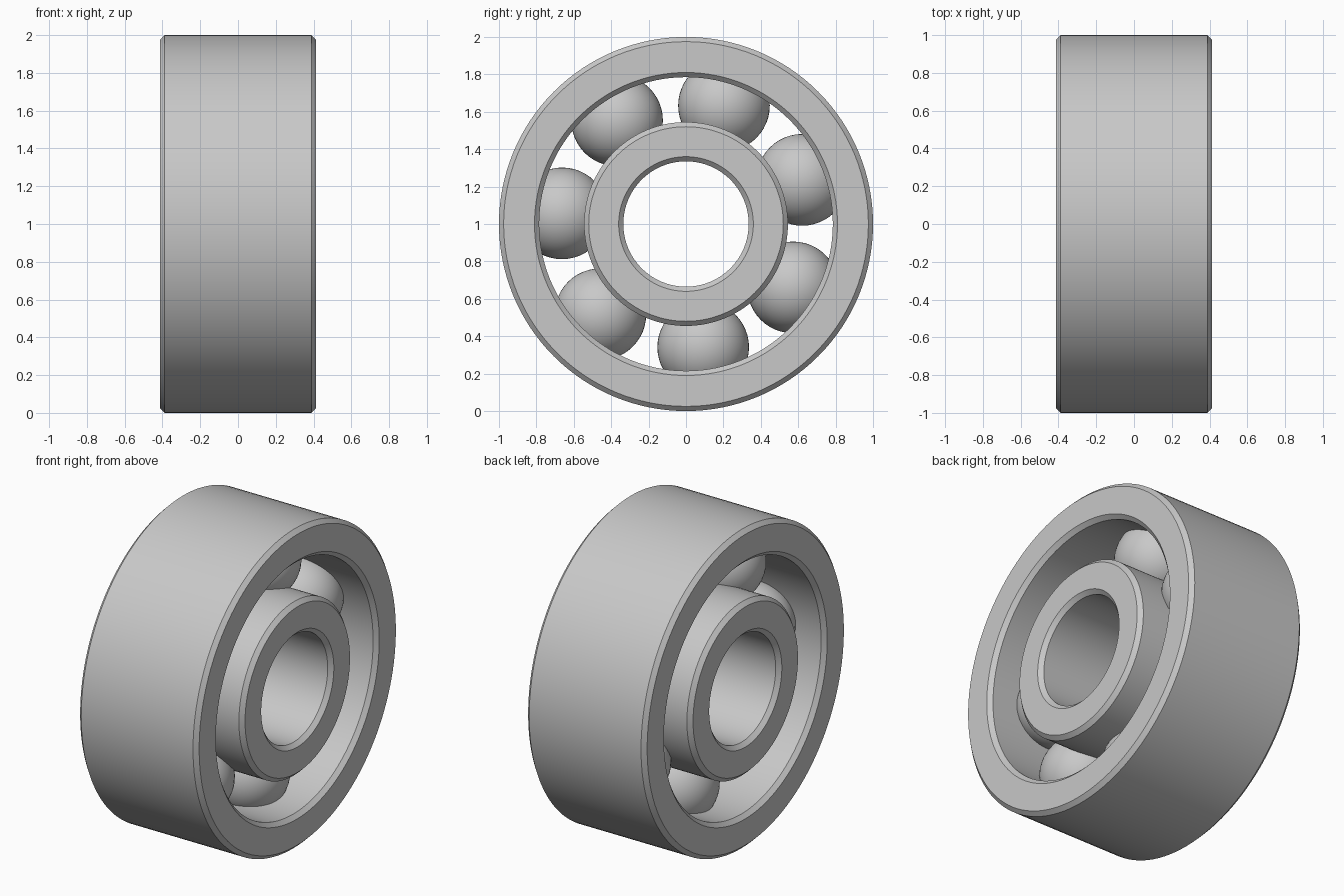
import bpy, bmesh, math
from mathutils import Vector

cube = bpy.data.objects.get("Cube")
if cube:
    bpy.data.objects.remove(cube, do_unlink=True)

HALF_WIDTH = 0.413
CHAMFER = 0.025
CENTRE = Vector((0, 0, 1))
BALLS = 7

steel = bpy.data.materials.new("grey_steel")
steel.use_nodes = True
colour = (0.58, 0.58, 0.58, 1)
steel.diffuse_color = colour
steel.node_tree.nodes["Principled BSDF"].inputs["Base Color"].default_value = colour


def add_object(name, bm, location):
    """Turn a bmesh into a smooth steel object with sharp edges kept."""
    bmesh.ops.recalc_face_normals(bm, faces=bm.faces)
    mesh = bpy.data.meshes.new(name)
    bm.to_mesh(mesh)
    bm.free()
    mesh.materials.append(steel)
    obj = bpy.data.objects.new(name, mesh)
    obj.location = location
    bpy.context.collection.objects.link(obj)
    bpy.ops.object.select_all(action="DESELECT")
    obj.select_set(True)
    bpy.context.view_layer.objects.active = obj
    bpy.ops.object.shade_smooth_by_angle(angle=math.radians(30))
    return obj


def add_ring(name, bore, outer):
    """Revolve a chamfered rectangle around the x axis."""
    w, c = HALF_WIDTH, CHAMFER
    side = [(w - c, bore), (w, bore + c), (w, outer - c), (w - c, outer)]
    profile = side + [(-x, r) for x, r in reversed(side)]
    bm = bmesh.new()
    verts = [bm.verts.new((x, 0, r)) for x, r in profile]
    edges = [bm.edges.new((v, verts[i - 1])) for i, v in enumerate(verts)]
    bmesh.ops.spin(bm, geom=verts + edges, axis=(1, 0, 0), cent=(0, 0, 0),
                   angle=math.tau, steps=128, use_merge=True)
    bmesh.ops.remove_doubles(bm, verts=bm.verts, dist=0.0001)
    return add_object(name, bm, CENTRE)


# Races
add_ring("outer_ring", 0.785, 1.0)
add_ring("inner_ring", 0.335, 0.545)

# Rolling balls, evenly spaced between the races
for i in range(BALLS):
    angle = math.radians(20.8) + math.tau * i / BALLS
    offset = Vector((0, math.cos(angle), math.sin(angle))) * 0.665
    bm = bmesh.new()
    bmesh.ops.create_uvsphere(bm, u_segments=48, v_segments=24, radius=0.245)
    add_object(f"ball_{i + 1}", bm, CENTRE + offset)
